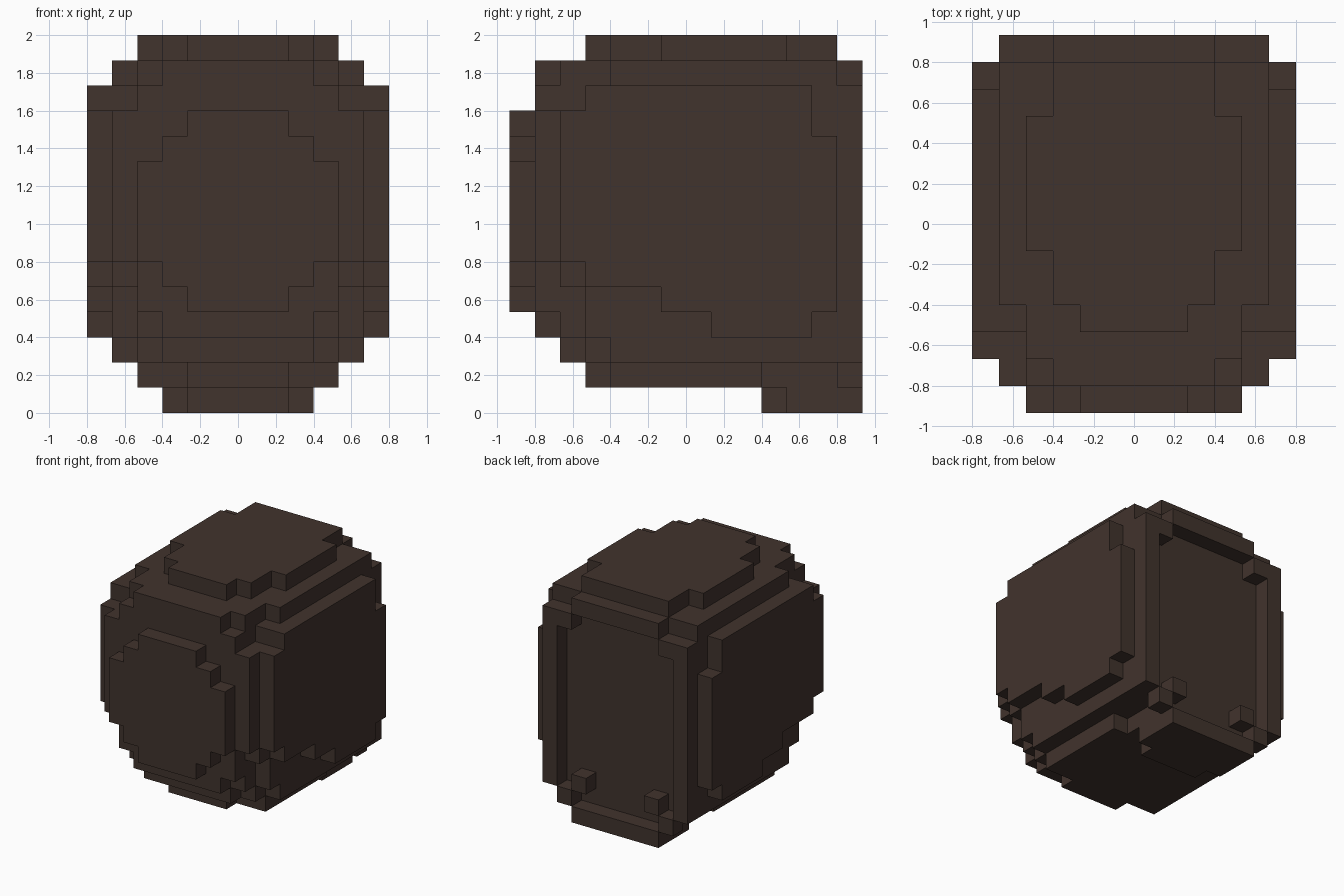
import bpy, bmesh, math

cube = bpy.data.objects.get("Cube")
if cube:
    bpy.data.objects.remove(cube, do_unlink=True)

U = 2 / 15  # size of one block

brown = bpy.data.materials.new("dark brown")
brown.use_nodes = True
colour = (0.053, 0.033, 0.026, 1)
brown.diffuse_color = colour
bsdf = brown.node_tree.nodes["Principled BSDF"]
bsdf.inputs["Base Color"].default_value = colour
bsdf.inputs["Roughness"].default_value = 0.9

DIRS = [(1, 0, 0), (-1, 0, 0), (0, 1, 0), (0, -1, 0), (0, 0, 1), (0, 0, -1)]


def block_part(name, boxes, sides=(1, -1)):
    """Merge boxes (x0, x1, y0, y1, z0, z1), counted in blocks and mirrored
    across x = 0, into one mesh that keeps only the outer faces."""
    cells = set()
    for x0, x1, y0, y1, z0, z1 in boxes:
        for x in range(x0, x1):
            for y in range(y0, y1):
                for z in range(z0, z1):
                    for s in sides:
                        cells.add((x if s > 0 else -1 - x, y, z))
    bm = bmesh.new()
    verts = {}

    def vert(p):
        if p not in verts:
            verts[p] = bm.verts.new((p[0] * U, (p[1] - 7) * U, p[2] * U))
        return verts[p]

    for c in sorted(cells):
        for d in DIRS:
            if tuple(c[i] + d[i] for i in range(3)) in cells:
                continue
            axis = [abs(v) for v in d].index(1)
            u, w = (axis + 1) % 3, (axis + 2) % 3
            ring = []
            for du, dw in ((0, 0), (1, 0), (1, 1), (0, 1)):
                p = list(c)
                p[axis] += d[axis] > 0
                p[u] += du
                p[w] += dw
                ring.append(vert(tuple(p)))
            bm.faces.new(ring if d[axis] > 0 else ring[::-1])
    # Join neighbouring flat faces into large panels
    bmesh.ops.dissolve_limit(bm, angle_limit=math.radians(1),
                             verts=bm.verts[:], edges=bm.edges[:])
    mesh = bpy.data.meshes.new(name)
    bm.to_mesh(mesh)
    bm.free()
    mesh.materials.append(brown)
    obj = bpy.data.objects.new(name, mesh)
    bpy.context.collection.objects.link(obj)
    return obj


# Main body with stepped corners
block_part("body", [
    (0, 5, 1, 13, 6, 12), (0, 5, 2, 13, 5, 12),
    (0, 5, 3, 13, 3, 13), (0, 5, 4, 13, 2, 14),
    (0, 4, 1, 13, 4, 13), (0, 4, 2, 13, 3, 14),
    (0, 4, 3, 13, 2, 14), (0, 4, 4, 10, 1, 14),
    (0, 3, 1, 13, 3, 14), (0, 3, 2, 13, 2, 14),
    (0, 3, 4, 13, 1, 14), (0, 2, 3, 13, 1, 14)])

# Raised oval on the front
block_part("front_plate", [
    (0, 2, 0, 1, 4, 12), (0, 3, 0, 1, 5, 11), (0, 4, 0, 1, 6, 10)])

# Raised slab on top
block_part("top_plate", [
    (0, 2, 3, 13, 14, 15), (0, 3, 4, 13, 14, 15), (0, 4, 6, 11, 14, 15)])

# Low slab under the back
block_part("base_plate", [(0, 2, 10, 14, 0, 1), (0, 3, 11, 14, 0, 1)])

# Raised panels on both sides
side_boxes = [
    (5, 6, 8, 12, 3, 13), (5, 6, 6, 13, 4, 11), (5, 6, 3, 13, 5, 11),
    (5, 6, 2, 13, 6, 11), (5, 6, 2, 12, 6, 12), (5, 6, 3, 12, 6, 13)]
block_part("left_panel", side_boxes, (1,))
block_part("right_panel", side_boxes, (-1,))

# Frame around the recessed back
block_part("back_rim", [
    (4, 5, 13, 14, 2, 13), (3, 4, 13, 14, 12, 13),
    (0, 3, 13, 14, 13, 14), (3, 4, 13, 14, 1, 2)])

# Two small studs inside the frame
for side, label in ((1, "left"), (-1, "right")):
    block_part(label + "_back_stud", [(2, 3, 13, 14, 2, 3)], (side,))
